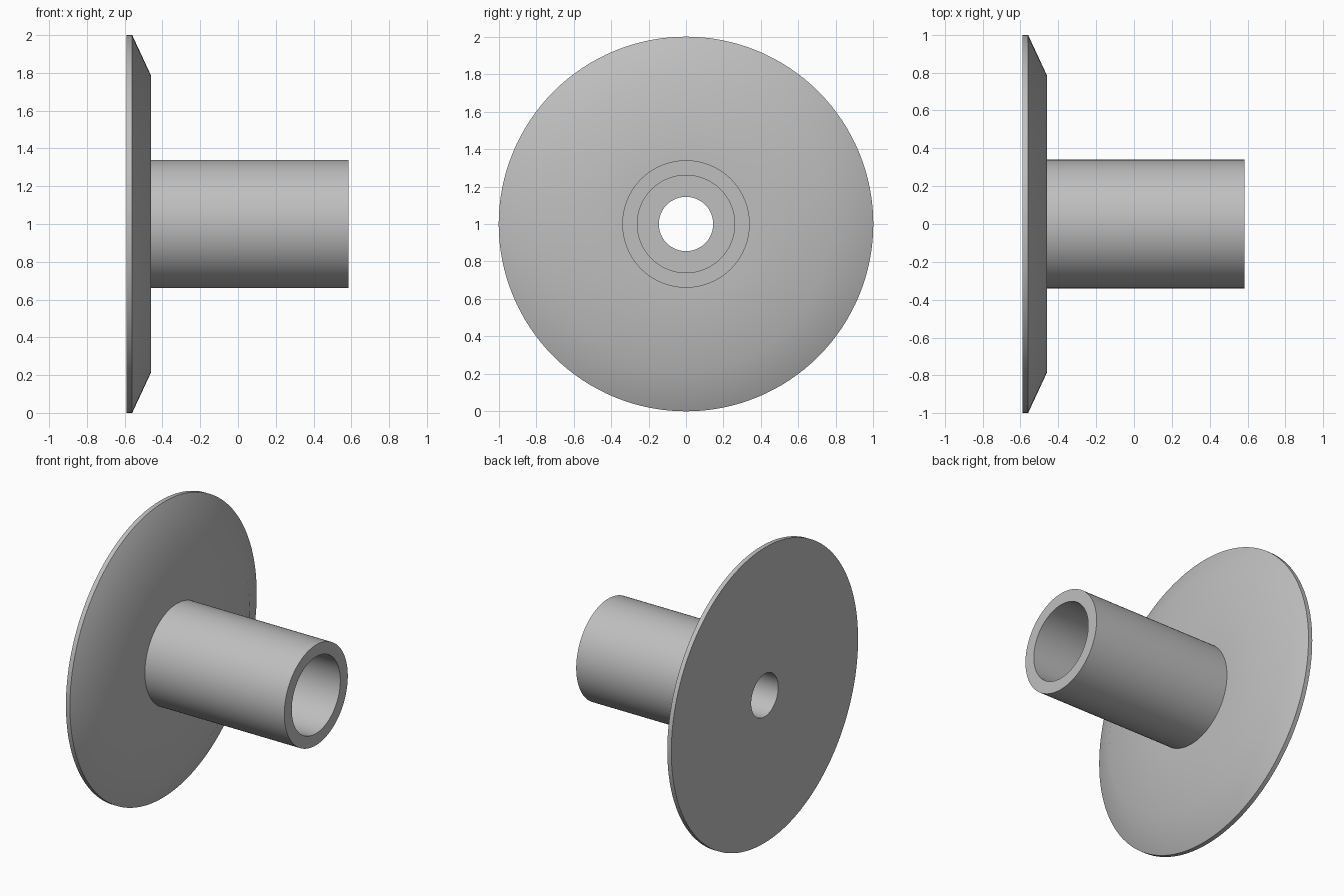
import bpy
import bmesh
from math import radians, tau
from mathutils import Matrix, Vector

SEGMENTS = 128

cube = bpy.data.objects.get("Cube")
if cube:
    bpy.data.objects.remove(cube, do_unlink=True)

# Single grey material
grey = bpy.data.materials.new("light_grey")
grey.use_nodes = True
colour = (0.52, 0.52, 0.52, 1)
grey.diffuse_color = colour
grey.node_tree.nodes["Principled BSDF"].inputs["Base Color"].default_value = colour

# Closed (x, radius) outline of the flange, tube, counterbore and through hole
profile = [
    (-0.59, 0.145), (-0.59, 1.0), (-0.56, 1.0), (-0.46, 0.785),
    (-0.46, 0.34), (0.585, 0.34), (0.585, 0.26),
    (-0.2, 0.26), (-0.2, 0.145),
]

# Revolve the outline about the x axis
bm = bmesh.new()
rings = []
for i in range(SEGMENTS):
    turn = Matrix.Rotation(tau * i / SEGMENTS, 3, "X")
    rings.append([bm.verts.new(turn @ Vector((x, 0, r))) for x, r in profile])
for i, ring in enumerate(rings):
    following = rings[(i + 1) % SEGMENTS]
    for j in range(len(profile)):
        k = (j + 1) % len(profile)
        bm.faces.new((ring[j], ring[k], following[k], following[j]))
bmesh.ops.recalc_face_normals(bm, faces=bm.faces)

mesh = bpy.data.meshes.new("flanged_tube")
bm.to_mesh(mesh)
bm.free()
mesh.materials.append(grey)
flanged_tube = bpy.data.objects.new("flanged_tube", mesh)
flanged_tube.location.z = 1
bpy.context.collection.objects.link(flanged_tube)

# Smooth round walls and chamfer, crisp rims
bpy.ops.object.select_all(action="DESELECT")
flanged_tube.select_set(True)
bpy.context.view_layer.objects.active = flanged_tube
bpy.ops.object.shade_smooth_by_angle(angle=radians(30))
